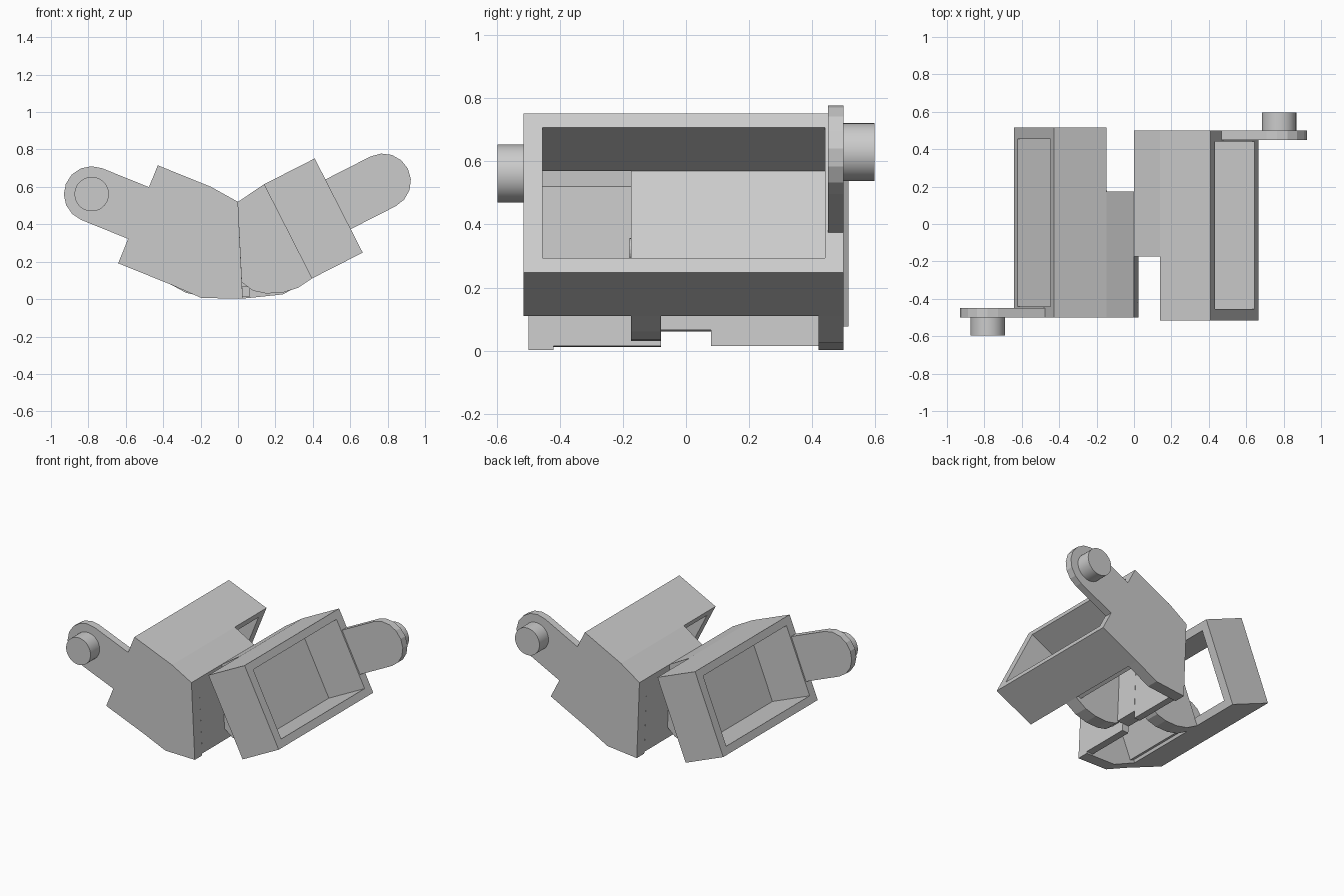
import bpy, bmesh, math
from mathutils import Matrix, Vector

cube = bpy.data.objects.get("Cube")
if cube:
    bpy.data.objects.remove(cube)

GREY = (0.6, 0.6, 0.6, 1)
mat = bpy.data.materials.new("plain grey")
mat.use_nodes = True
mat.diffuse_color = GREY
mat.node_tree.nodes["Principled BSDF"].inputs["Base Color"].default_value = GREY

# Tilted frame of the open box: u runs outward, v runs up along the rim
TILT = math.radians(27)
CORNER = Vector((0.395, 0.11))
DEPTH, HEIGHT, WALL = 0.305, 0.565, 0.05
parts = []


def at(u, v):
    return CORNER + Vector((math.cos(TILT), math.sin(TILT))) * u \
        + Vector((-math.sin(TILT), math.cos(TILT))) * v


def prism(name, profile, y0, y1):
    """Extrude an (x, z) outline from y0 to y1."""
    bm = bmesh.new()
    face = bm.faces.new([bm.verts.new((p[0], y0, p[1])) for p in profile])
    new = bmesh.ops.extrude_face_region(bm, geom=[face])["geom"]
    bmesh.ops.translate(bm, vec=(0, y1 - y0, 0),
                        verts=[g for g in new if isinstance(g, bmesh.types.BMVert)])
    bmesh.ops.recalc_face_normals(bm, faces=bm.faces)
    mesh = bpy.data.meshes.new(name)
    bm.to_mesh(mesh)
    bm.free()
    mesh.materials.append(mat)
    obj = bpy.data.objects.new("left_" + name, mesh)
    bpy.context.collection.objects.link(obj)
    parts.append(obj)
    return obj


def slab(name, u0, u1, v0, v1, y0, y1):
    return prism(name, [at(u0, v0), at(u1, v0), at(u1, v1), at(u0, v1)], y0, y1)


def circle(center, r, n, start=0.0, sweep=math.tau):
    return [(center[0] + r * math.cos(start + sweep * i / n),
             center[1] + r * math.sin(start + sweep * i / n)) for i in range(n)]


# Open box: four walls and a partial inner wall
slab("box_front_end", 0, DEPTH, 0, HEIGHT, -0.515, -0.455)
slab("box_back_end", 0, DEPTH, 0, HEIGHT, 0.44, 0.5)
slab("box_floor", 0, DEPTH, 0, WALL, -0.455, 0.44)
slab("box_roof", 0, DEPTH, HEIGHT - WALL, HEIGHT, -0.455, 0.44)
slab("box_inner_wall", -0.03, 0.003, 0.02, HEIGHT - 0.01, -0.175, 0.44)

# Hollow middle block: cheek plates, roof and meeting wall
top_in, top_out = (0, 0.52), at(0, HEIGHT)
foot = (0.02, 0.002)
prism("outer_cheek", [at(0, 0), (0.24, 0.025), foot, top_in, top_out], 0.42, 0.5)
prism("inner_cheek", [at(0, 0), (0.32, 0.06), (0.24, 0.035), (0.15, 0.03),
                      (0.08, 0.045), (0.02, 0.09), top_in, top_out], -0.175, -0.08)
prism("block_roof", [top_in, top_out, at(0, HEIGHT - WALL), (0.003, 0.46)], -0.08, 0.42)
for name, low, y0, y1 in (("meeting_wall", 0.015, 0.08, 0.42),
                          ("notched_wall", 0.065, -0.08, 0.08)):
    prism(name, [(0.019, low), (0.065, low), (0.045, 0.53), top_in], y0, y1)
prism("pin", circle((0.2, 0.32), 0.037, 20), -0.179, -0.1)

# Rounded arm with its round boss
R = 0.149
arm_v = 0.29
tip = at(DEPTH + 0.27, arm_v)
cap = circle(tip, R, 8, TILT - math.pi / 2, math.pi)
prism("arm", [at(DEPTH - 0.02, arm_v - R)] + cap
      + [at(DEPTH + 0.27, arm_v + R), at(DEPTH - 0.02, arm_v + R)], 0.45, 0.5)
boss = prism("arm_boss", circle(tip, 0.092, 32), 0.5, 0.597)
for poly in boss.data.polygons:
    poly.use_smooth = len(poly.vertices) == 4
for edge in boss.data.edges:
    a, b = (boss.data.vertices[i].co for i in edge.vertices)
    edge.use_edge_sharp = abs(a.y - b.y) < 0.001

# Second half: turned round and swung slightly about the top hinge line
hinge = Matrix.Translation((0, 0, 0.52))
swing = hinge @ Matrix.Rotation(math.radians(-5), 4, "Y") @ hinge.inverted() \
    @ Matrix.Rotation(math.pi, 4, "Z")
for obj in parts[:]:
    twin = obj.copy()
    twin.name = obj.name.replace("left_", "right_")
    twin.matrix_world = swing
    bpy.context.collection.objects.link(twin)
